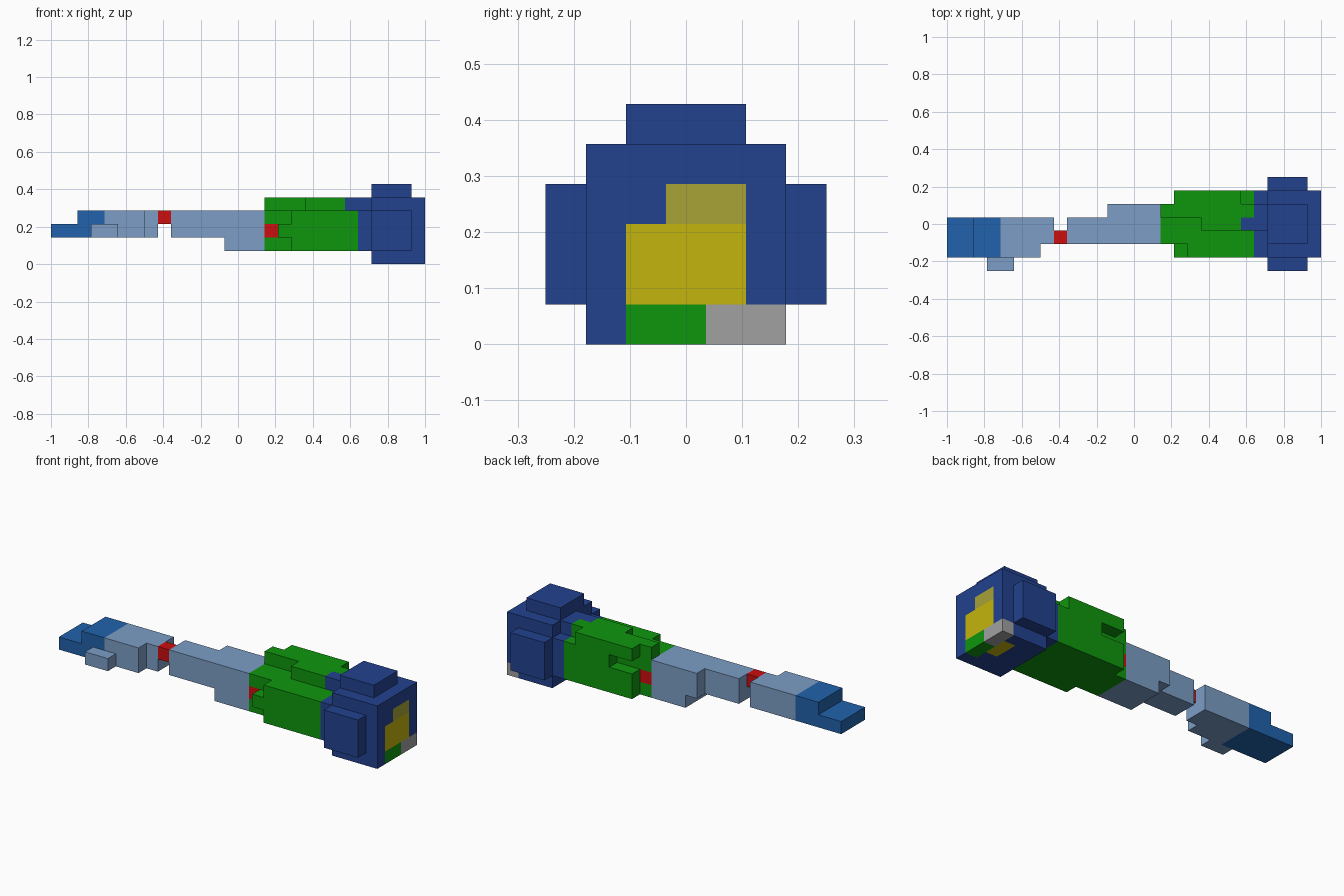
import bpy
import bmesh
from mathutils import Vector

if "Cube" in bpy.data.objects:
    bpy.data.objects.remove(bpy.data.objects["Cube"], do_unlink=True)

UNIT = 1 / 14                       # edge of one block
ORIGIN = Vector((-1, -0.25, 0))     # corner of the block grid
cells = {}                          # grid position -> (part, colour)


def material(name, srgb):
    linear = [(c / 255 / 12.92) if c < 11 else ((c / 255 + 0.055) / 1.055) ** 2.4 for c in srgb]
    mat = bpy.data.materials.new(name)
    mat.use_nodes = True
    mat.diffuse_color = (*linear, 1)
    shader = mat.node_tree.nodes["Principled BSDF"]
    shader.inputs["Base Color"].default_value = (*linear, 1)
    shader.inputs["Roughness"].default_value = 0.9
    return mat


MATS = {
    "hand_blue": material("hand blue", (33, 98, 172)),
    "pale_blue": material("pale blue", (124, 157, 197)),
    "red": material("red", (204, 14, 14)),
    "green": material("green", (15, 150, 13)),
    "navy": material("navy", (34, 66, 143)),
    "yellow": material("yellow", (196, 181, 14)),
    "olive": material("olive", (167, 163, 54)),
    "grey": material("grey", (161, 161, 161)),
}


def block(part, colour, x, y, z):
    """Fill an inclusive range of blocks; colour None carves them away."""
    for i in range(x[0], x[1] + 1):
        for j in range(y[0], y[1] + 1):
            for k in range(z[0], z[1] + 1):
                if colour:
                    cells[i, j, k] = (part, colour)
                else:
                    cells.pop((i, j, k), None)


# Hand: stepped fingers and a thumb
block("hand", "hand_blue", (0, 3), (1, 3), (2, 2))
block("hand", "hand_blue", (2, 3), (1, 3), (3, 3))
block("thumb", "pale_blue", (3, 4), (0, 0), (2, 2))

# Forearm, narrowing at the elbow joint
block("forearm", "pale_blue", (4, 6), (1, 3), (2, 3))
block("forearm", "pale_blue", (7, 7), (2, 3), (2, 3))
block("elbow_joint", "red", (8, 8), (2, 2), (3, 3))

# Upper arm, thickening toward the shoulder
block("upper_arm", "pale_blue", (9, 15), (2, 3), (2, 3))
block("upper_arm", "pale_blue", (12, 15), (4, 4), (2, 3))
block("upper_arm", "pale_blue", (13, 15), (2, 4), (1, 1))

# Green sleeve around a red joint
block("sleeve", "green", (16, 22), (2, 4), (1, 3))
block("sleeve", "green", (18, 22), (1, 1), (1, 3))
block("sleeve", "green", (17, 17), (1, 1), (2, 2))
block("sleeve", "green", (17, 22), (5, 5), (1, 3))
block("sleeve", None, (17, 18), (5, 5), (3, 3))
block("sleeve", "green", (16, 22), (4, 4), (4, 4))
block("sleeve", "green", (17, 21), (5, 5), (4, 4))
block("sleeve", "green", (19, 21), (3, 3), (4, 4))
block("shoulder_joint", "red", (16, 16), (2, 4), (2, 2))

# Navy collar and shoulder block
block("collar", "navy", (22, 22), (3, 3), (4, 4))
block("collar", "navy", (23, 23), (1, 5), (1, 3))
block("collar", "navy", (23, 23), (3, 4), (4, 4))
block("shoulder", "navy", (24, 27), (1, 5), (0, 4))
block("top_pad", "navy", (24, 26), (2, 4), (5, 5))
for side, j in (("front", 0), ("back", 6)):
    block(side + "_pad", "navy", (24, 26), (j, j), (1, 3))

# Coloured end of the shoulder
block("shoulder", "yellow", (27, 27), (2, 4), (1, 2))
block("shoulder", "olive", (27, 27), (3, 4), (3, 3))
block("shoulder", "green", (27, 27), (2, 3), (0, 0))
block("shoulder", "grey", (27, 27), (4, 5), (0, 0))
block("shoulder", "yellow", (26, 26), (3, 4), (0, 0))


def build(part):
    """Make one mesh from the exposed block faces of a part."""
    bm = bmesh.new()
    mesh = bpy.data.meshes.new(part)
    slots = []
    corners = {}

    def vert(point):
        key = tuple(point)
        if key not in corners:
            corners[key] = bm.verts.new(ORIGIN + Vector(key) * UNIT)
        return corners[key]

    for cell, (owner, colour) in cells.items():
        if owner != part:
            continue
        if colour not in slots:
            slots.append(colour)
            mesh.materials.append(MATS[colour])
        for axis in range(3):
            for step in (0, 1):
                near = list(cell)
                near[axis] += 2 * step - 1
                if tuple(near) in cells:
                    continue
                ring = []
                for a, b in ((0, 0), (1, 0), (1, 1), (0, 1)):
                    point = list(cell)
                    point[axis] += step
                    point[(axis + 1) % 3] += a
                    point[(axis + 2) % 3] += b
                    ring.append(vert(point))
                face = bm.faces.new(ring if step else ring[::-1])
                face.material_index = slots.index(colour)
    bm.to_mesh(mesh)
    bm.free()
    bpy.context.collection.objects.link(bpy.data.objects.new(part, mesh))


for part_name in sorted({owner for owner, _ in cells.values()}):
    build(part_name)
